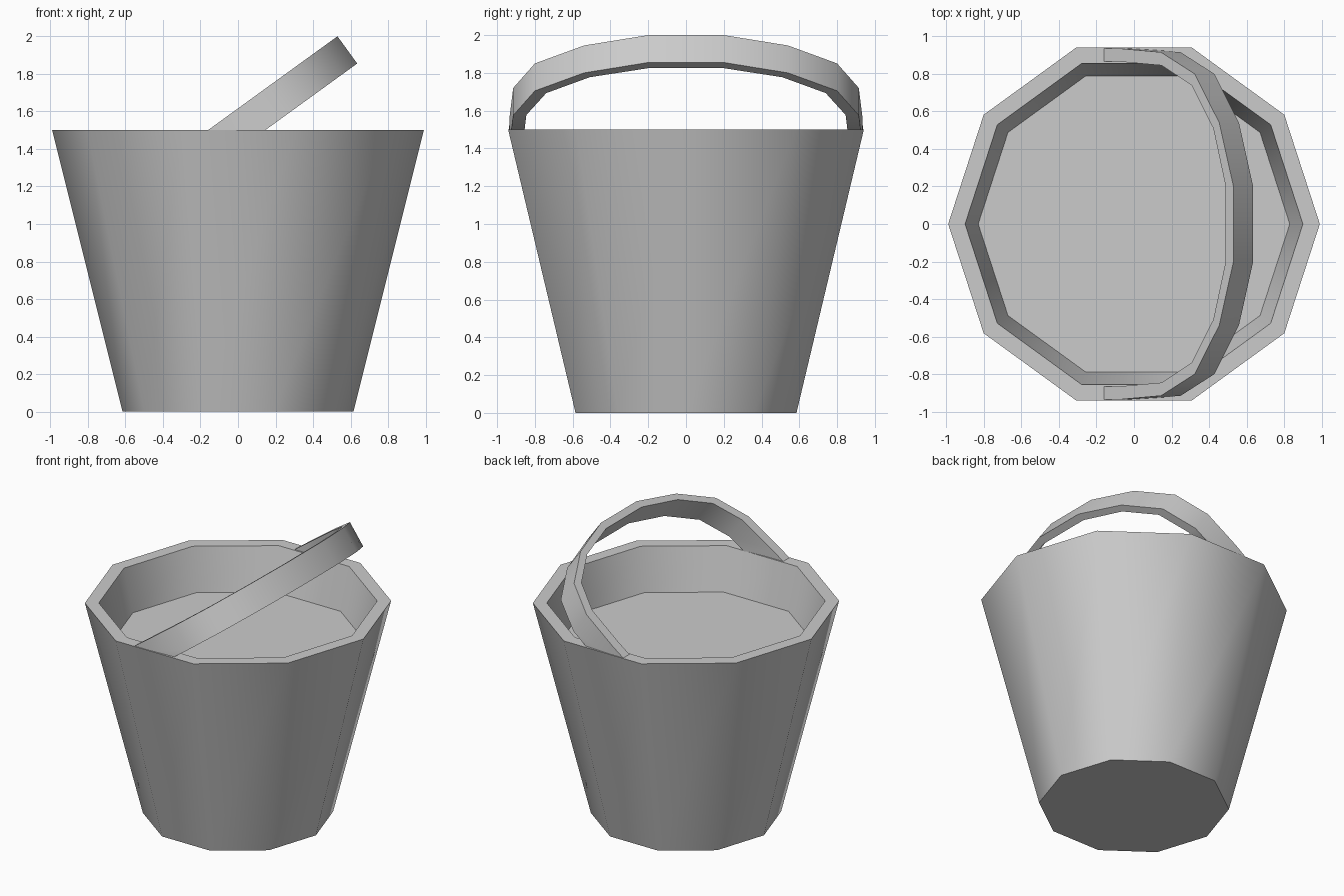
import bpy, bmesh, math

if "Cube" in bpy.data.objects:
    bpy.data.objects.remove(bpy.data.objects["Cube"])

def finish(bm, name):
    bmesh.ops.recalc_face_normals(bm, faces=bm.faces)
    me = bpy.data.meshes.new(name)
    bm.to_mesh(me)
    bm.free()
    ob = bpy.data.objects.new(name, me)
    bpy.context.collection.objects.link(ob)
    bpy.ops.object.select_all(action='DESELECT')
    ob.select_set(True)
    bpy.context.view_layer.objects.active = ob
    bpy.ops.object.shade_smooth_by_angle(angle=math.radians(40))
    return ob

def skin(bm, rings):
    """Bridge consecutive closed loops and cap both ends."""
    loops = [[bm.verts.new(p) for p in r] for r in rings]
    n = len(loops[0])
    for a, b in zip(loops, loops[1:]):
        for i in range(n):
            j = (i + 1) % n
            bm.faces.new((a[i], a[j], b[j], b[i]))
    bm.faces.new(loops[0])
    bm.faces.new(loops[-1])

# Bucket: ten-sided tapered body, flat rim, shallow inside surface
SIDES = 10
profile = [(0.615, 0), (0.99, 1.5), (0.90, 1.5), (0.83, 1.2)]
bm = bmesh.new()
skin(bm, [[(r * math.cos(math.tau * i / SIDES), r * math.sin(math.tau * i / SIDES), z)
           for i in range(SIDES)] for r, z in profile])
finish(bm, "bucket")

# Handle: flat strap arch, tilted towards +x, trimmed just under the rim
# half outline: (outer y, outer z, inner y, inner z) along the strap's upper edge
half = [(0.20, 2.0, 0.20, 1.97), (0.54, 1.945, 0.51, 1.922), (0.80, 1.85, 0.74, 1.838),
        (0.915, 1.72, 0.845, 1.722), (0.935, 1.56, 0.865, 1.56), (0.94, 1.30, 0.87, 1.30)]

def section(yo, zo, yi, zi, side):
    xo, xi = 0.53 + (zo - 2) * 1.38, 0.53 + (zi - 2) * 1.38
    return [(xo, side * yo, zo), (xo + 0.105, side * yo, zo - 0.145),
            (xi + 0.105, side * yi, zi - 0.145), (xi, side * yi, zi)]

bm = bmesh.new()
skin(bm, [section(*p, -1) for p in reversed(half)] + [section(*p, 1) for p in half])
bmesh.ops.bisect_plane(bm, geom=bm.verts[:] + bm.edges[:] + bm.faces[:],
                       plane_co=(0, 0, 1.495), plane_no=(0, 0, 1), clear_inner=True)
bmesh.ops.holes_fill(bm, edges=[e for e in bm.edges if e.is_boundary], sides=0)
finish(bm, "handle")
